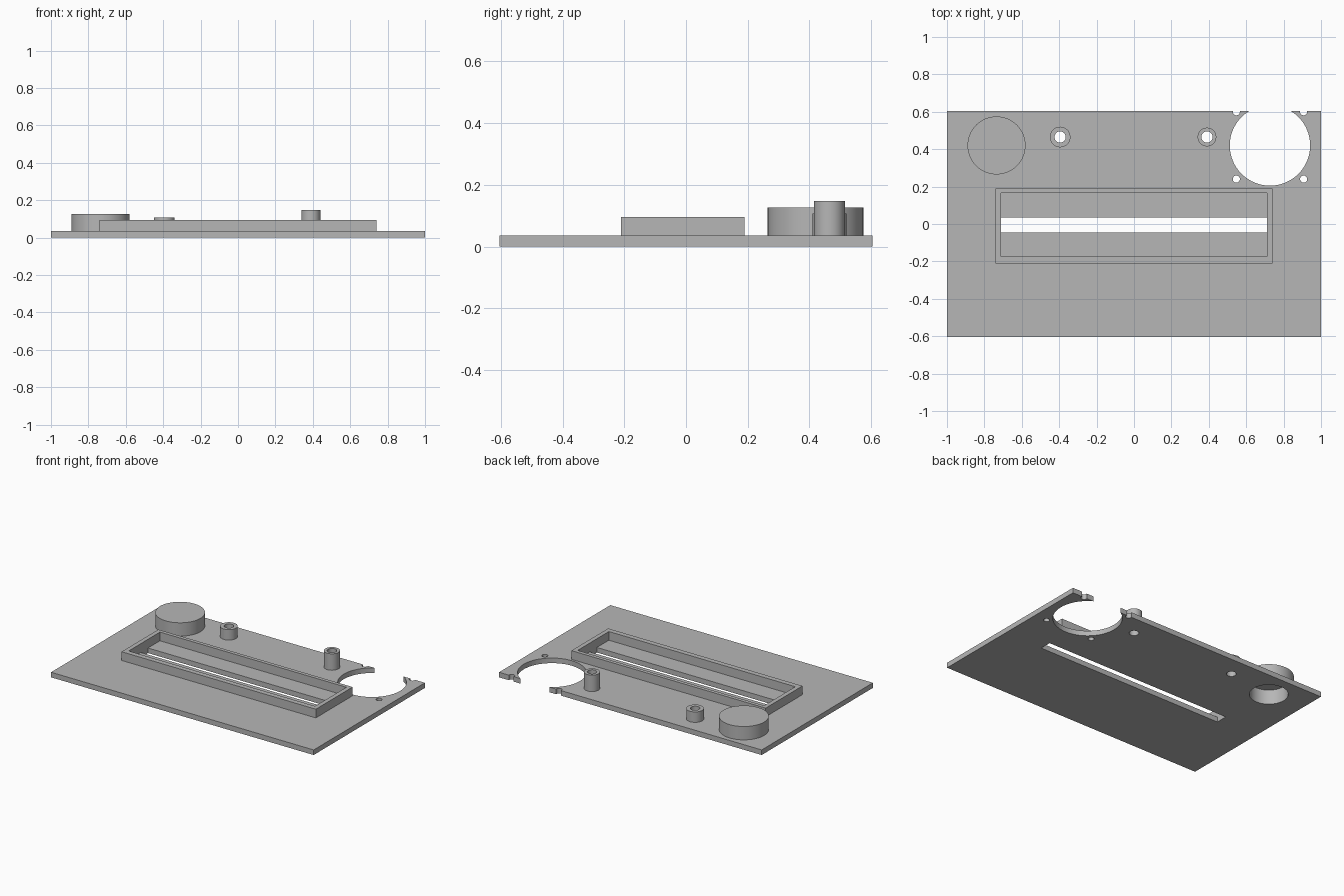
import bpy, bmesh, math

if "Cube" in bpy.data.objects:
    bpy.data.objects.remove(bpy.data.objects["Cube"], do_unlink=True)

grey = bpy.data.materials.new("plain grey")
grey.use_nodes = True
colour = (0.47, 0.47, 0.47, 1)
grey.diffuse_color = colour
grey.node_tree.nodes["Principled BSDF"].inputs["Base Color"].default_value = colour

PLATE = 0.035


def circle(x, y, r, z, n=64):
    return [(x + r * math.cos(math.tau * i / n), y + r * math.sin(math.tau * i / n), z)
            for i in range(n)]


def rect(x0, x1, y0, y1, z):
    return [(x0, y0, z), (x1, y0, z), (x1, y1, z), (x0, y1, z)]


def loft(bm, loops, cap_start=False, cap_end=False):
    """Bridge successive loops with quads, optionally capping the ends."""
    rings = [[bm.verts.new(p) for p in loop] for loop in loops]
    for a, b in zip(rings, rings[1:]):
        for i in range(len(a)):
            j = (i + 1) % len(a)
            bm.faces.new((a[i], a[j], b[j], b[i]))
    if cap_start:
        bm.faces.new(rings[0][::-1])
    if cap_end:
        bm.faces.new(rings[-1])


def make(name, bm):
    mesh = bpy.data.meshes.new(name)
    bm.to_mesh(mesh)
    bm.free()
    mesh.materials.append(grey)
    ob = bpy.data.objects.new(name, mesh)
    bpy.context.collection.objects.link(ob)
    return ob


def activate(ob):
    bpy.ops.object.select_all(action='DESELECT')
    ob.select_set(True)
    bpy.context.view_layer.objects.active = ob


def smooth(ob):
    activate(ob)
    bpy.ops.object.shade_smooth_by_angle(angle=math.radians(30))


# Positions shared by raised parts and the holes beneath them
CUP = (-0.735, 0.42)
POSTS = [("right_post", -0.395, 0.465, 0.055, 0.107),
         ("left_post", 0.39, 0.465, 0.05, 0.148)]
FAN = (0.727, 0.42)
BORE = 0.03

# Base plate
bm = bmesh.new()
loft(bm, [rect(-1, 1, -0.605, 0.605, z) for z in (0, PLATE)], True, True)
plate = make("base_plate", bm)

# Cutter: slot, large round opening, its screw holes, post bores and cup bore
bm = bmesh.new()
depth = (-0.1, 0.2)
loft(bm, [rect(-0.71, 0.71, -0.045, 0.035, z) for z in depth], True, True)
holes = [(*FAN, 0.215), (*CUP, 0.12)]
holes += [(x, y, BORE) for _, x, y, _, _ in POSTS]
holes += [(FAN[0] + sx * 0.18, FAN[1] + sy * 0.18, 0.019)
          for sx in (-1, 1) for sy in (-1, 1)]
for x, y, r in holes:
    loft(bm, [circle(x, y, r, z) for z in depth], True, True)
cutter = make("plate_cutter", bm)
cutter.hide_render = True

mod = plate.modifiers.new("openings", 'BOOLEAN')
mod.operation = 'DIFFERENCE'
mod.solver = 'EXACT'
mod.object = cutter
activate(plate)
bpy.ops.object.modifier_apply(modifier=mod.name)
bpy.data.objects.remove(cutter, do_unlink=True)
smooth(plate)

# Raised rectangular frame around the slot
outer, inner = (-0.74, 0.74, -0.21, 0.19), (-0.71, 0.71, -0.175, 0.165)
bm = bmesh.new()
loft(bm, [rect(*outer, PLATE), rect(*outer, 0.095),
          rect(*inner, 0.095), rect(*inner, PLATE)])
make("slot_frame", bm)

# Hollow mounting posts
for name, x, y, r, top in POSTS:
    bm = bmesh.new()
    loft(bm, [circle(x, y, r, PLATE), circle(x, y, r, top),
              circle(x, y, BORE, top), circle(x, y, BORE, PLATE)])
    smooth(make(name, bm))

# Round cup, closed on top and open from below
bm = bmesh.new()
loft(bm, [circle(*CUP, 0.155, PLATE), circle(*CUP, 0.155, 0.127)], cap_end=True)
loft(bm, [circle(*CUP, 0.12, 0.1), circle(*CUP, 0.12, PLATE)], cap_start=True)
# the ceiling loft runs downward, so its faces already point into the cavity
smooth(make("round_cup", bm))
